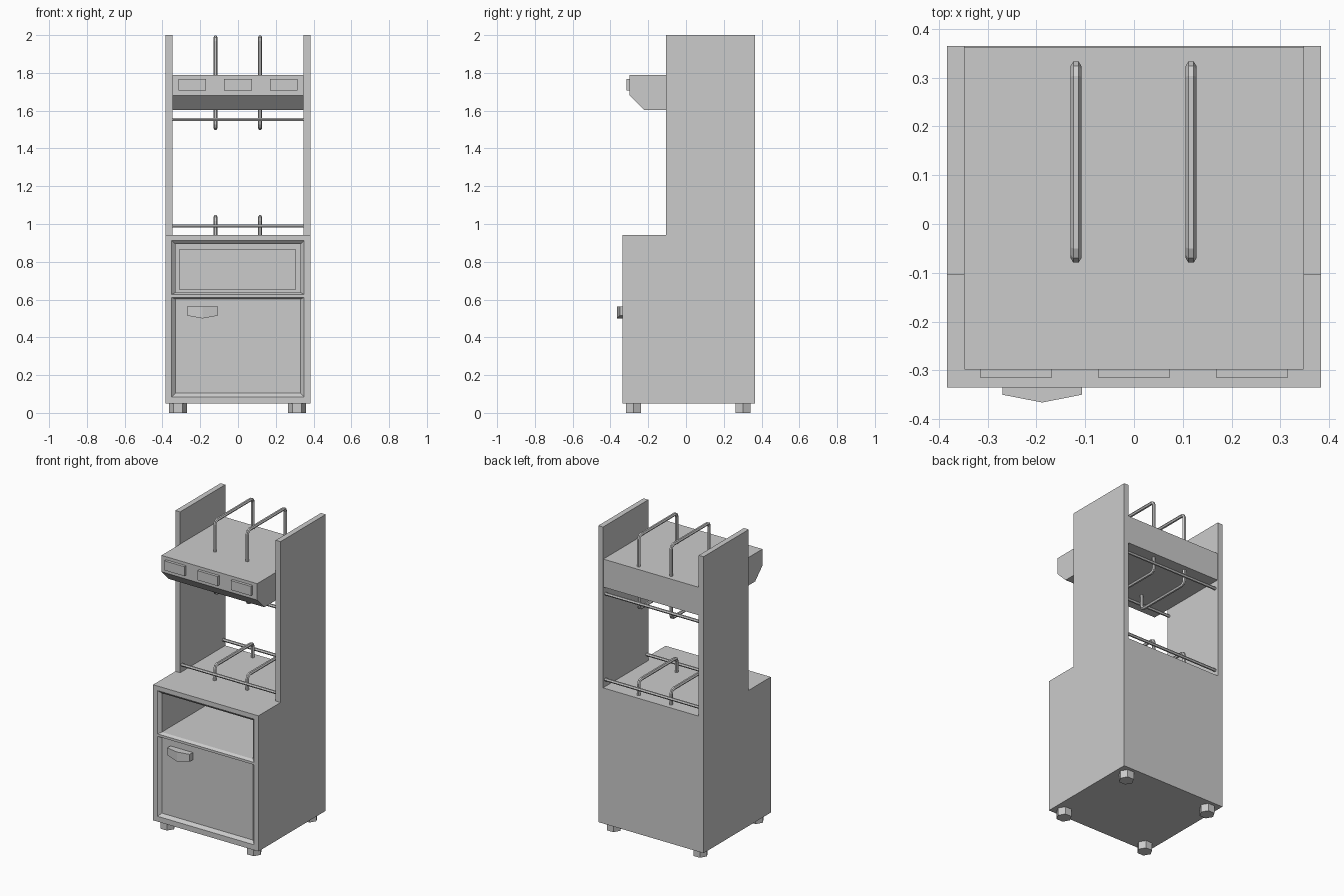
import bpy, bmesh, math
from mathutils import Matrix

if "Cube" in bpy.data.objects:
    bpy.data.objects.remove(bpy.data.objects["Cube"])


def make(name, verts, faces):
    bm = bmesh.new()
    vs = [bm.verts.new(v) for v in verts]
    for f in faces:
        bm.faces.new([vs[i] for i in f])
    bmesh.ops.remove_doubles(bm, verts=bm.verts, dist=1e-5)
    bmesh.ops.recalc_face_normals(bm, faces=bm.faces)
    me = bpy.data.meshes.new(name)
    bm.to_mesh(me)
    bm.free()
    ob = bpy.data.objects.new(name, me)
    bpy.context.collection.objects.link(ob)
    return ob


def prism(name, profile, x0, x1):
    """Extrude a (y, z) profile along x."""
    n = len(profile)
    verts = [(x, y, z) for x in (x0, x1) for y, z in profile]
    faces = [tuple(range(n)), tuple(range(n, 2 * n))]
    faces += [(i, (i + 1) % n, (i + 1) % n + n, i + n) for i in range(n)]
    return make(name, verts, faces)


def box(name, x0, x1, y0, y1, z0, z1):
    return prism(name, [(y0, z0), (y1, z0), (y1, z1), (y0, z1)], x0, x1)


def rod(name, points, radius, cyclic=False):
    """Six-sided bar swept along a path, stored as a mesh."""
    cu = bpy.data.curves.new(name + "_path", 'CURVE')
    cu.dimensions = '3D'
    cu.bevel_depth = radius
    cu.bevel_resolution = 1
    cu.use_fill_caps = True
    sp = cu.splines.new('POLY')
    sp.points.add(len(points) - 1)
    for p, co in zip(sp.points, points):
        p.co = (*co, 1)
    sp.use_cyclic_u = cyclic
    sp.use_smooth = False
    tmp = bpy.data.objects.new(name + "_tmp", cu)
    bpy.context.collection.objects.link(tmp)
    dg = bpy.context.evaluated_depsgraph_get()
    me = bpy.data.meshes.new_from_object(tmp.evaluated_get(dg))
    bpy.data.objects.remove(tmp)
    me.name = name
    ob = bpy.data.objects.new(name, me)
    bpy.context.collection.objects.link(ob)
    return ob


W, IN = 0.383, 0.348
FRONT, BACK = -0.335, 0.365

# Cabinet: front frame grid with two openings, then recess rings
verts, faces = [], []


def quad(*pts):
    i = len(verts)
    verts.extend(pts)
    faces.append((i, i + 1, i + 2, i + 3))


def rect(x, z0, z1, y):
    return [(-x, y, z0), (x, y, z0), (x, y, z1), (-x, y, z1)]


xs = [-W, -0.352, 0.35, W]
zs = [0.05, 0.085, 0.611, 0.627, 0.912, 0.942]
for i in range(3):
    for j in range(5):
        if not (i == 1 and j in (1, 3)):
            quad((xs[i], FRONT, zs[j]), (xs[i + 1], FRONT, zs[j]),
                 (xs[i + 1], FRONT, zs[j + 1]), (xs[i], FRONT, zs[j + 1]))


def recess(rings):
    for a, b in zip(rings, rings[1:]):
        for k in range(4):
            m = (k + 1) % 4
            quad(a[k], a[m], b[m], b[k])
    quad(*rings[-1])


recess([rect(0.351, 0.085, 0.611, FRONT), rect(0.332, 0.104, 0.603, -0.317)])
recess([rect(0.351, 0.627, 0.912, FRONT), rect(0.332, 0.637, 0.893, -0.317),
        rect(0.332, 0.637, 0.893, 0.31)])
f, b = rect(W, 0.05, 0.942, FRONT), rect(W, 0.05, 0.942, BACK)
for k in range(4):
    m = (k + 1) % 4
    quad(f[k], f[m], b[m], b[k])
quad(*b)
make("cabinet", verts, faces)

# Plate on the rear wall of the compartment
box("compartment_back_plate", -0.31, 0.305, 0.30, 0.312, 0.65, 0.868)

# Door handle with a pointed front
hv = []
for x, yf, zb in ((-0.27, -0.35, 0.515), (-0.188, -0.366, 0.50), (-0.107, -0.35, 0.515)):
    hv += [(x, yf, 0.563), (x, yf, zb), (x, -0.315, zb), (x, -0.315, 0.563)]
hf = [(0, 1, 2, 3), (8, 9, 10, 11)]
for s in (0, 4):
    hf += [(s + k, s + (k + 1) % 4, s + 4 + (k + 1) % 4, s + 4 + k) for k in range(4)]
make("door_handle", hv, hf)

# Hexagonal feet
for name, x, y in (("front_left", -0.317, -0.278), ("front_right", 0.313, -0.278),
                   ("back_left", -0.317, 0.302), ("back_right", 0.313, 0.302)):
    ring = [(x + 0.047 * math.cos(a * math.pi / 3), y + 0.047 * math.sin(a * math.pi / 3))
            for a in range(6)]
    make(name + "_foot", [(p, q, z) for z in (0, 0.052) for p, q in ring],
         [tuple(range(6)), tuple(range(6, 12))]
         + [(k, (k + 1) % 6, (k + 1) % 6 + 6, k + 6) for k in range(6)])

# Tall side panels
box("left_panel", -W, -IN, -0.105, BACK, 0.942, 2.0)
box("right_panel", IN, W, -0.105, BACK, 0.942, 2.0)

# Control head with buttons
prism("control_head", [(-0.298, 1.788), (-0.298, 1.68), (-0.222, 1.604),
                       (0.362, 1.604), (0.362, 1.788)], -IN, IN)
for i, x in enumerate((-0.242, 0, 0.242)):
    box(f"button_{i + 1}", x - 0.073, x + 0.073, -0.316, -0.295, 1.706, 1.768)

# Bent hoops: full loops through the head, arches on the counter
R, C = 0.011, 0.022
Y0, Y1 = -0.07, 0.324


def arch(x, z, s):
    """Rounded end of a hoop, s = +1 for top and -1 for bottom."""
    return [(x, Y0, z - s * C), (x, Y0 + 0.3 * C, z - s * 0.3 * C), (x, Y0 + C, z),
            (x, Y1 - C, z), (x, Y1 - 0.3 * C, z - s * 0.3 * C), (x, Y1, z - s * C)]


for side, x in (("left", -0.119), ("right", 0.117)):
    rod(side + "_upper_hoop", arch(x, 1.988, 1) + arch(x, 1.508, -1)[::-1], R, True)
    rod(side + "_lower_hoop", [(x, Y0, 0.935)] + arch(x, 1.037, 1) + [(x, Y1, 0.935)], R)

# Cross bars between the panels
for level, z in (("lower", 0.989), ("upper", 1.553)):
    for end, y in (("front", -0.088), ("back", 0.342)):
        rod(f"{level}_{end}_bar", [(-IN, y, z), (IN, y, z)], 0.01)
